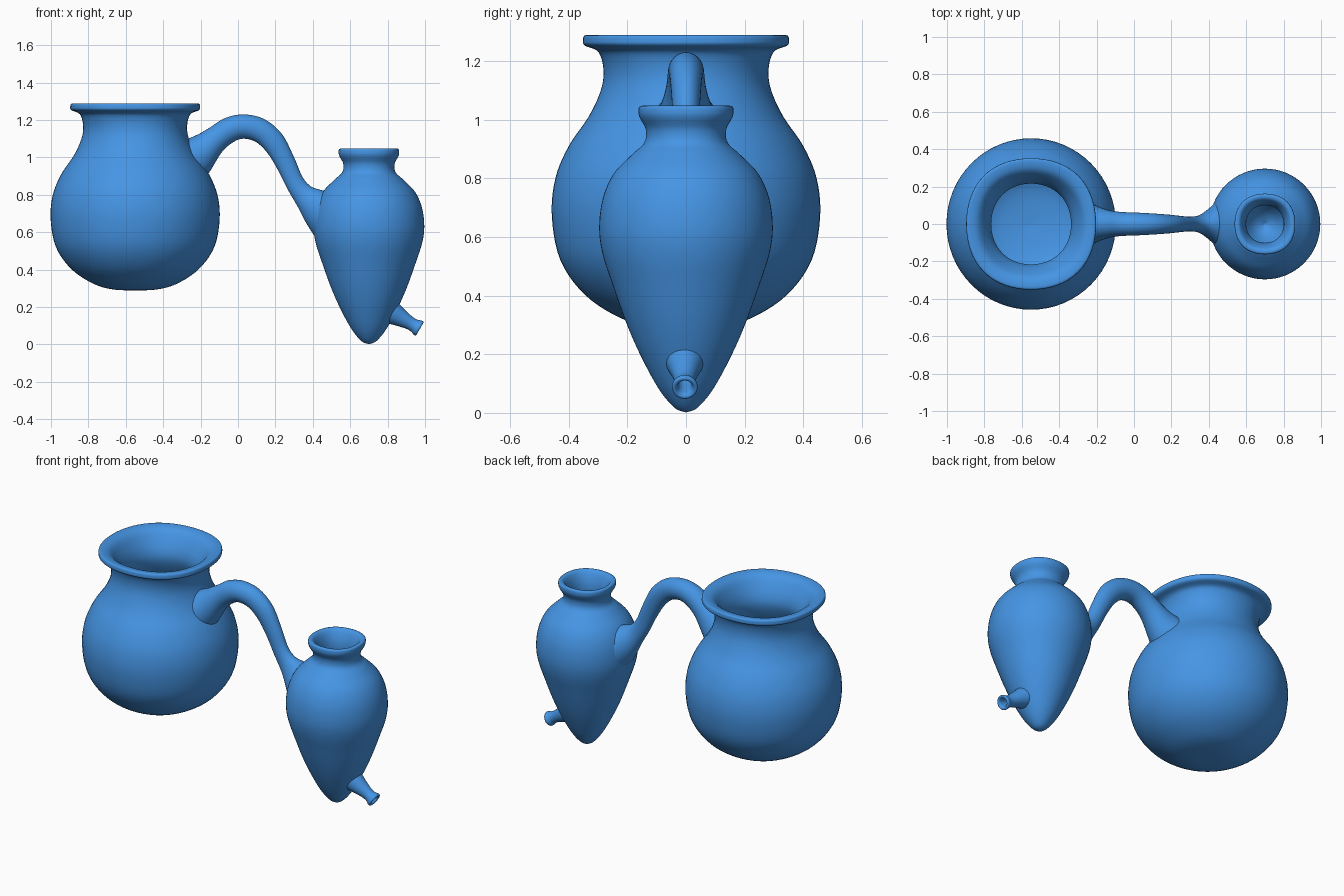
import bpy, bmesh, math
from mathutils import Vector, Matrix

if "Cube" in bpy.data.objects:
    bpy.data.objects.remove(bpy.data.objects["Cube"])

SEG = 64
blue = bpy.data.materials.new("blue_glaze")
blue.diffuse_color = (0.06, 0.30, 0.78, 1)
blue.use_nodes = True
blue.node_tree.nodes["Principled BSDF"].inputs["Base Color"].default_value = blue.diffuse_color


def spline(pts, n=5):
    """Catmull-Rom through points of any dimension."""
    out = []
    for i in range(len(pts) - 1):
        p = [pts[max(0, min(len(pts) - 1, i + k))] for k in (-1, 0, 1, 2)]
        for s in range(n):
            t = s / n
            out.append([0.5 * (2 * b + (c - a) * t + (2 * a - 5 * b + 4 * c - d) * t * t
                               + (3 * b - a - 3 * c + d) * t ** 3)
                        for a, b, c, d in zip(*p)])
    return out + [list(pts[-1])]


def skin(name, rings):
    """Join closed rings of points into a smooth capped surface."""
    bm = bmesh.new()
    loops = [[bm.verts.new(p) for p in ring] for ring in rings]
    for a, b in zip(loops, loops[1:]):
        for i in range(len(a)):
            j = (i + 1) % len(a)
            bm.faces.new((a[i], a[j], b[j], b[i]))
    bm.faces.new(loops[0])
    bm.faces.new(loops[-1])
    bmesh.ops.recalc_face_normals(bm, faces=bm.faces)
    for f in bm.faces:
        f.smooth = True
    me = bpy.data.meshes.new(name)
    bm.to_mesh(me)
    bm.free()
    me.materials.append(blue)
    ob = bpy.data.objects.new(name, me)
    bpy.context.collection.objects.link(ob)
    return ob


def lathe(name, profile, matrix, stretch=1.0, square=0.0, square_from=9.0):
    """Revolve (radius, height) points; the rim can be slightly squared."""
    rings = []
    for r, z in spline(profile):
        k = square * max(0, min(1, (z - square_from) / 0.15))
        ring = []
        for i in range(SEG):
            a = math.tau * i / SEG
            q = max(r, 0.001) * (1 + k * (0.5 - 0.5 * math.cos(4 * a)))
            ring.append(matrix @ Vector((q * math.cos(a), stretch * q * math.sin(a), z)))
        rings.append(ring)
    return skin(name, rings)


# Large round pot with wide rim and hollow inside
lathe("round_pot", [
    (0, .29), (.11, .293), (.22, .323), (.34, .402), (.423, .52), (.452, .67),
    (.44, .8), (.395, .91), (.328, 1.01), (.287, 1.1), (.278, 1.17), (.295, 1.23),
    (.34, 1.252), (.347, 1.27), (.338, 1.288), (.29, 1.278), (.255, 1.24),
    (.22, 1.17), (.217, 1.1), (.26, 1.0), (.33, .88), (.375, .75), (.38, .62),
    (.33, .49), (.2, .39), (0, .36)],
    Matrix.Translation((-.55, 0, 0)), 1.012, .035, 1.05)

# Slim pointed jar
lathe("pointed_jar", [
    (0, .002), (.04, .018), (.095, .085), (.157, .2), (.205, .31), (.248, .43),
    (.284, .54), (.296, .63), (.284, .73), (.247, .815), (.185, .88), (.143, .92),
    (.137, .965), (.157, 1.005), (.162, 1.025), (.158, 1.045), (.135, 1.043),
    (.115, 1.01), (.102, .96), (.107, .91), (.16, .84), (.215, .75), (.23, .63),
    (.2, .47), (.14, .29), (.07, .16), (0, .11)],
    Matrix.Translation((.7, 0, 0)), 1.0, .04, .88)

# Arched bridge: upper edge x z, lower edge x z, half width in y
stations = [
    (-.295, 1.09, -.185, .88, .115), (-.22, 1.12, -.15, .925, .09),
    (-.15, 1.16, -.085, 1.03, .07), (-.07, 1.21, -.02, 1.085, .063),
    (.03, 1.23, .035, 1.1, .06), (.14, 1.205, .1, 1.08, .055),
    (.235, 1.125, .16, 1.02, .049), (.3, 1.0, .215, .93, .042),
    (.345, .895, .265, .83, .039), (.39, .845, .32, .735, .048),
    (.44, .827, .37, .64, .082), (.495, .81, .43, .55, .14)]
rings = []
for ux, uz, lx, lz, w in spline(stations):
    c = Vector(((ux + lx) / 2, 0, (uz + lz) / 2))
    h = Vector(((ux - lx) / 2, 0, (uz - lz) / 2))
    rings.append([c + h * math.cos(math.tau * i / 32) + Vector((0, w, 0)) * math.sin(math.tau * i / 32)
                  for i in range(32)])
skin("arched_bridge", rings)

# Small flared spout, angled down and out
aim = Vector((.87, 0, -.5))
place = Matrix.Translation((.813, -.004, .175)) @ aim.to_track_quat('Z', 'Y').to_matrix().to_4x4()
lathe("spout", [
    (.066, 0), (.058, .03), (.047, .07), (.036, .12), (.036, .15), (.043, .168),
    (.043, .18), (.037, .184), (.029, .18), (.023, .16), (.02, .09), (0, .085)], place)
